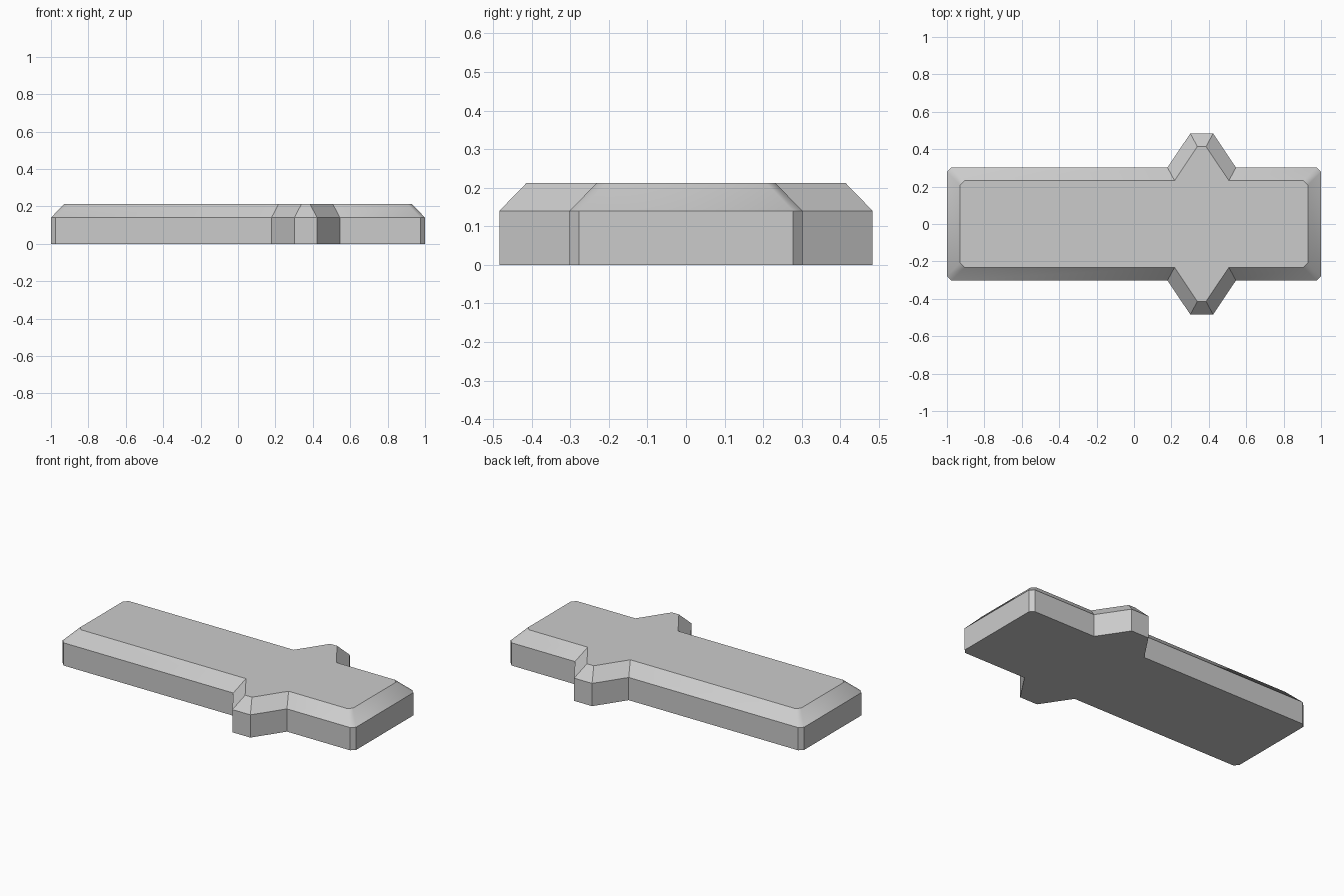
import bpy
import bmesh
import math

if "Cube" in bpy.data.objects:
    bpy.data.objects.remove(bpy.data.objects["Cube"], do_unlink=True)

SHOULDER, TOP, INSET = 0.14, 0.212, 0.07
SPUR_X = 0.362


def outline(inset, z):
    """Slab outline with clipped corners and a pointed spur on each long side."""
    x, y, cut = 1 - inset, 0.302 - inset, 0.024
    tip_y = 0.484 - inset
    base, tip = 0.183 - inset * 0.54, 0.061 - inset * 0.54
    back = [(x, y - cut), (x - cut, y),
            (SPUR_X + base, y), (SPUR_X + tip, tip_y),
            (SPUR_X - tip, tip_y), (SPUR_X - base, y),
            (cut - x, y), (-x, y - cut)]
    front = [(px, -py) for px, py in reversed(back)]
    return [(px, py, z) for px, py in back + front]


# Plain grey material
grey = bpy.data.materials.new("plain_grey")
grey.use_nodes = True
colour = (0.6, 0.6, 0.6, 1)
grey.diffuse_color = colour
grey.node_tree.nodes["Principled BSDF"].inputs["Base Color"].default_value = colour

# Slab: vertical wall, sloping rim and flat caps
bm = bmesh.new()
rings = [[bm.verts.new(p) for p in outline(inset, z)]
         for inset, z in ((0, 0), (0, SHOULDER), (INSET, TOP))]
for low, high in zip(rings, rings[1:]):
    for i in range(len(low)):
        j = (i + 1) % len(low)
        bm.faces.new((low[i], low[j], high[j], high[i]))
bm.faces.new(rings[-1])
bm.faces.new(rings[0][::-1])
bmesh.ops.recalc_face_normals(bm, faces=bm.faces)

mesh = bpy.data.meshes.new("spurred_slab")
bm.to_mesh(mesh)
bm.free()
mesh.materials.append(grey)
slab = bpy.data.objects.new("spurred_slab", mesh)
bpy.context.collection.objects.link(slab)

# Soft rim corners, crisp edges elsewhere
bpy.ops.object.select_all(action='DESELECT')
slab.select_set(True)
bpy.context.view_layer.objects.active = slab
bpy.ops.object.shade_smooth_by_angle(angle=math.radians(35))
